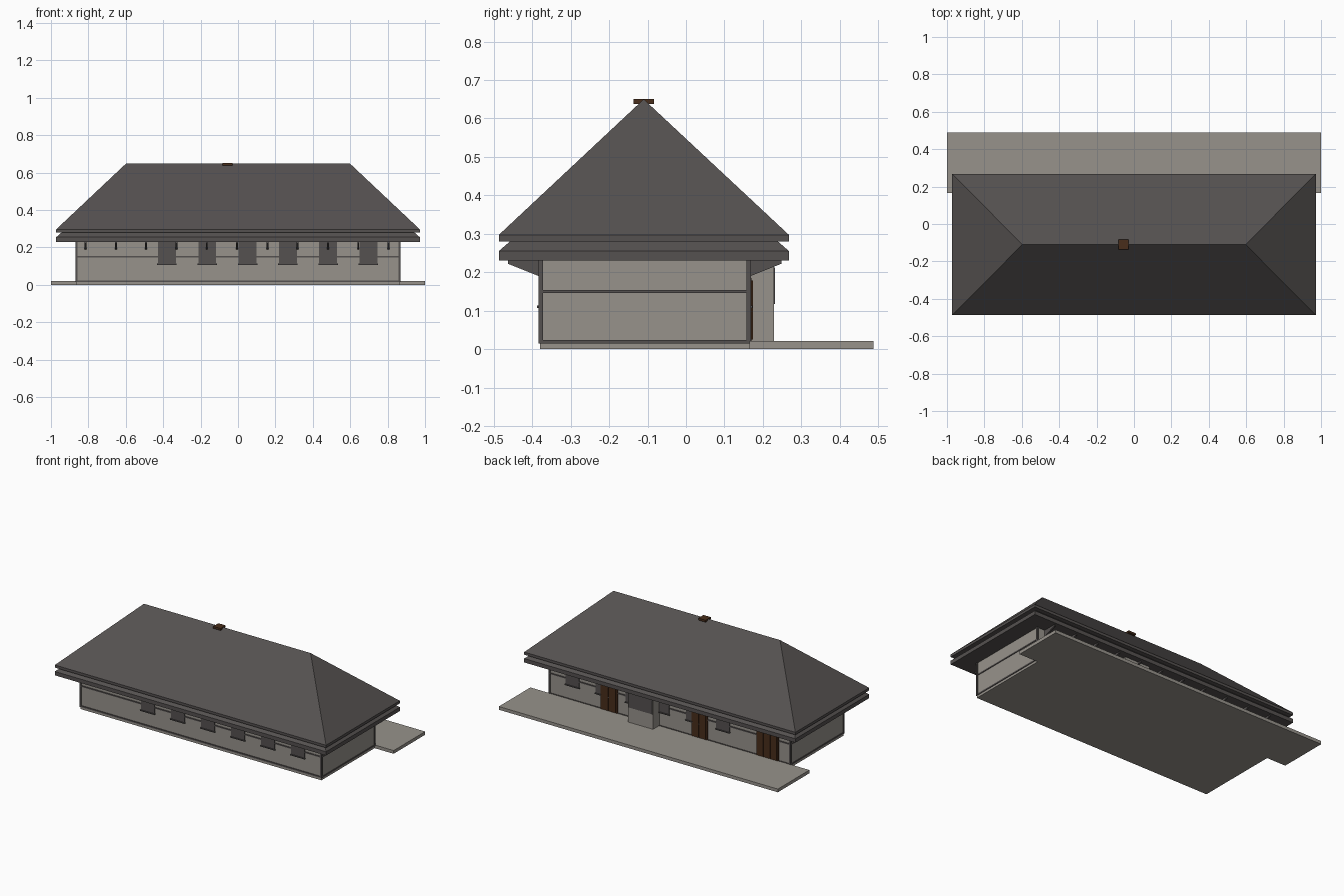
import bpy, bmesh

cube = bpy.data.objects.get("Cube")
if cube:
    bpy.data.objects.remove(cube, do_unlink=True)


def material(name, rgb):
    m = bpy.data.materials.new(name)
    m.use_nodes = True
    m.diffuse_color = (*rgb, 1)
    m.node_tree.nodes["Principled BSDF"].inputs["Base Color"].default_value = (*rgb, 1)
    return m


PLASTER = material("warm grey plaster", (0.31, 0.29, 0.26))
SLATE = material("dark slate", (0.09, 0.082, 0.08))
WOOD = material("brown wood", (0.065, 0.027, 0.011))


def make(name, verts, faces, mat):
    mesh = bpy.data.meshes.new(name)
    mesh.from_pydata(verts, [], faces)
    bm = bmesh.new()
    bm.from_mesh(mesh)
    bmesh.ops.recalc_face_normals(bm, faces=bm.faces)
    bm.to_mesh(mesh)
    bm.free()
    mesh.materials.append(mat)
    obj = bpy.data.objects.new(name, mesh)
    bpy.context.collection.objects.link(obj)
    return obj


def loft(name, rings, mat):
    """Stack of rectangles (x0, x1, y0, y1, z) closed at both ends."""
    verts, faces = [], [(3, 2, 1, 0)]
    for x0, x1, y0, y1, z in rings:
        verts += [(x0, y0, z), (x1, y0, z), (x1, y1, z), (x0, y1, z)]
    for r in range(len(rings) - 1):
        for i in range(4):
            a, b = 4 * r + i, 4 * r + (i + 1) % 4
            faces.append((a, b, b + 4, a + 4))
    n = len(verts)
    faces.append((n - 4, n - 3, n - 2, n - 1))
    return make(name, verts, faces, mat)


def box(name, x, y, z, mat):
    return loft(name, [(*x, *y, z[0]), (*x, *y, z[1])], mat)


WX, Y0, Y1 = 0.864, -0.378, 0.163     # wall extents
EX, E0, E1 = 0.972, -0.487, 0.268     # eave extents
RIDGE = -0.11
EAVE = 0.23

# Ground slabs and walls
box("base_slab", (-WX, WX), (-0.38, 0.17), (0, 0.02), PLASTER)
box("porch_slab", (-1, 1), (0.165, 0.488), (0, 0.021), PLASTER)
box("walls", (-WX, WX), (Y0, Y1), (0.018, EAVE), PLASTER)

# Horizontal trim bands wrapping the walls, and corner posts
for label, z in (("base", (0.015, 0.024)), ("middle", (0.146, 0.154))):
    t = 0.004
    box(label + "_band", (-WX - t, WX + t), (Y0 - t, Y1 + t), z, SLATE)
for sx, side in ((-1, "right"), (1, "left")):
    for y, end in ((Y0, "front"), (Y1, "back")):
        x = sx * (WX - 0.001)
        box(f"{end}_{side}_post", (x - 0.006, x + 0.006),
            (y - 0.006, y + 0.006), (0.015, EAVE), SLATE)

# Lower eave tier and main hipped roof
s = 0.03
loft("lower_eave", [(-EX, EX, E0, E1, EAVE), (-EX, EX, E0, E1, 0.255),
                    (-EX + s, EX - s, E0 + s, E1 - s, 0.281)], SLATE)
box("upper_eave", (-EX, EX), (E0, E1), (0.28, 0.297), SLATE)
ridge_x = 0.597
make("hip_roof",
     [(-EX, E0, 0.297), (EX, E0, 0.297), (EX, E1, 0.297), (-EX, E1, 0.297),
      (-ridge_x, RIDGE, 0.65), (ridge_x, RIDGE, 0.65)],
     [(0, 1, 5, 4), (1, 2, 5), (2, 3, 4, 5), (3, 0, 4), (3, 2, 1, 0)], SLATE)

# Ridge vent
box("ridge_vent", (-0.083, -0.03), (-0.136, -0.083), (0.638, 0.651), WOOD)

# Eave brackets and windows on both long sides
for y, d, end in ((Y0, -1, "front"), (Y1, 1, "back")):
    for i in range(11):
        x = -0.815 + 0.162 * i
        profile = [(0, 0.188), (0, EAVE), (0.085, EAVE), (0.085, 0.222)]
        verts = [(x + h, y + d * a, z) for h in (-0.005, 0.005) for a, z in profile]
        faces = [(0, 1, 2, 3), (7, 6, 5, 4)]
        faces += [(k, (k + 1) % 4, (k + 1) % 4 + 4, k + 4) for k in range(4)]
        make(f"{end}_bracket", verts, faces, SLATE)
    for i in range(6):
        x = -0.38 + 0.2155 * i
        ys = sorted((y - d * 0.002, y + d * 0.005))
        box(f"{end}_window", (x - 0.048, x + 0.048), ys, (0.112, EAVE), SLATE)
        ys = sorted((y, y + d * 0.01))
        box(f"{end}_sill", (x - 0.052, x + 0.052), ys, (0.107, 0.113), SLATE)

# Rear bay with its wide window
box("rear_bay", (0.076, 0.256), (Y1 - 0.01, 0.229), (0.018, EAVE), PLASTER)
box("rear_bay_window", (0.08, 0.252), (0.225, 0.232), (0.118, 0.212), SLATE)

# Rear doors: a frame plate with raised leaves
for x0, x1, leaves in ((0.373, 0.495, 2), (-0.272, -0.158, 2), (-0.78, -0.624, 3)):
    box("door_frame", (x0, x1), (Y1, Y1 + 0.007), (0.02, 0.185), WOOD)
    step = (x1 - x0 - 0.012) / leaves
    for k in range(leaves):
        a = x0 + 0.006 + k * step
        box("door_leaf", (a + 0.003, a + step - 0.003),
            (Y1 + 0.005, Y1 + 0.011), (0.025, 0.178), WOOD)
